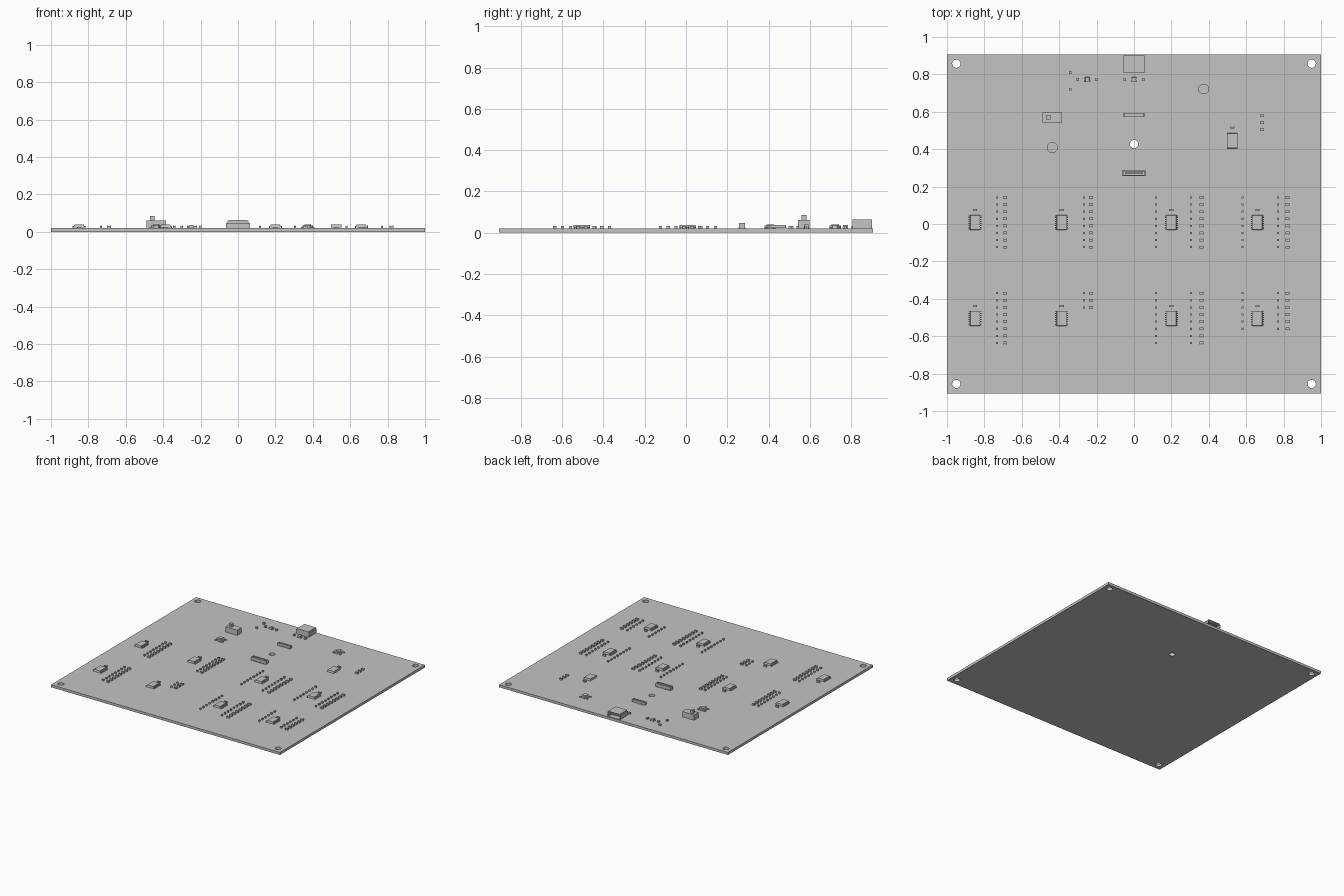
import bpy, bmesh, math
from mathutils import Matrix

if "Cube" in bpy.data.objects:
    bpy.data.objects.remove(bpy.data.objects["Cube"])

grey = bpy.data.materials.new("plain grey")
grey.use_nodes = True
COLOUR = (0.55, 0.55, 0.55, 1)
grey.diffuse_color = COLOUR
grey.node_tree.nodes["Principled BSDF"].inputs["Base Color"].default_value = COLOUR
TOP = 0.02  # upper face of the board


def box(bm, x, y, w, d, z0, z1, taper=1.0):
    """Box centred on x, y; taper shrinks its upper face."""
    m = Matrix.Translation((x, y, (z0 + z1) / 2)) @ Matrix.Diagonal((w, d, z1 - z0, 1))
    verts = bmesh.ops.create_cube(bm, size=1, matrix=m)["verts"]
    for v in verts:
        if v.co.z > (z0 + z1) / 2:
            v.co.x = x + (v.co.x - x) * taper
            v.co.y = y + (v.co.y - y) * taper
    return verts


def prism(bm, x, y, r, z0, z1, sides, turn=0.0):
    m = Matrix.Translation((x, y, (z0 + z1) / 2)) @ Matrix.Rotation(turn, 4, "Z")
    bmesh.ops.create_cone(bm, cap_ends=True, segments=sides, radius1=r, radius2=r,
                          depth=z1 - z0, matrix=m)


def finish(name, bm):
    me = bpy.data.meshes.new(name)
    bmesh.ops.recalc_face_normals(bm, faces=bm.faces)
    bm.to_mesh(me)
    bm.free()
    me.materials.append(grey)
    ob = bpy.data.objects.new(name, me)
    bpy.context.scene.collection.objects.link(ob)
    return ob


# Board with four corner holes and one central hole
bm = bmesh.new()
box(bm, 0, 0, 2, 1.81, 0, TOP)
board = finish("board", bm)
bm = bmesh.new()
for x, y in [(-0.95, 0.857), (0.95, 0.857), (-0.95, -0.855), (0.95, -0.855), (0, 0.427)]:
    prism(bm, x, y, 0.022, -0.05, 0.08, 32)
cutter = finish("hole_cutter", bm)
cutter.hide_render = True
cut = board.modifiers.new("holes", "BOOLEAN")
cut.operation, cut.solver, cut.object = "DIFFERENCE", "EXACT", cutter
bpy.context.view_layer.update()
board.data = bpy.data.meshes.new_from_object(
    board.evaluated_get(bpy.context.evaluated_depsgraph_get()))
board.modifiers.clear()
bpy.data.objects.remove(cutter)


# Small two-ended components: a body between two end caps
def passive(bm, x, y, w=0.02, d=0.012, h=0.013):
    box(bm, x, y, w * 0.6, d * 0.9, TOP, TOP + h * 0.9)
    for s in (-1, 1):
        box(bm, x + s * w * 0.4, y, w * 0.25, d, TOP, TOP + h)


# Driver chips with rows of bent legs, and a capacitor above each
def chip(bm, x, y, w, d, pins):
    box(bm, x, y, w, d, TOP + 0.003, TOP + 0.018, 0.94)
    for s in (-1, 1):
        for i in range(pins):
            py = y + d * ((i + 0.5) / pins - 0.5)
            box(bm, x + s * (w / 2 + 0.002), py, 0.005, 0.005, TOP + 0.006, TOP + 0.011)
            box(bm, x + s * (w / 2 + 0.005), py, 0.005, 0.005, TOP, TOP + 0.011)


chips, caps = bmesh.new(), bmesh.new()
CHIP_X = (-0.85, -0.387, 0.2, 0.66)
for row_y in (0.008, -0.505):
    for x in CHIP_X:
        chip(chips, x, row_y, 0.054, 0.082, 8)
        passive(caps, x, row_y + 0.067, 0.022, 0.01)
chip(chips, 0.525, 0.445, 0.058, 0.082, 0)
passive(caps, 0.525, 0.515, 0.022, 0.01)
finish("driver_chips", chips)
finish("chip_capacitors", caps)

# Columns of resistors and lamps beside the chips
resistors, lamps = bmesh.new(), bmesh.new()
NARROW = (-0.732, -0.268, 0.118, 0.305, 0.58, 0.77)
WIDE = (-0.69, -0.23, 0.36, 0.82)


def column_count(x, lower):
    if lower and -0.3 < x < -0.2:
        return 3
    return 6 if lower and x > 0.5 else 8


for lower, start in ((False, 0.142), (True, -0.37)):
    for x in NARROW:
        for i in range(column_count(x, lower)):
            passive(resistors, x, start - i * 0.038, 0.01, 0.011)
    for x in WIDE:
        for i in range(column_count(x, lower)):
            passive(lamps, x, start - i * 0.038, 0.02, 0.015)
for i in range(3):
    passive(lamps, 0.685, 0.58 - i * 0.038, 0.02, 0.013)
finish("resistors", resistors)
finish("lamps", lamps)

# Power parts along the back edge
bm = bmesh.new()
for x, y in [(-0.34, 0.81), (-0.34, 0.72), (-0.3, 0.772), (-0.203, 0.772),
             (-0.05, 0.772), (0.05, 0.772)]:
    passive(bm, x, y, 0.013, 0.015)
finish("power_capacitors", bm)
bm = bmesh.new()
for x in (-0.25, 0):
    box(bm, x, 0.772, 0.022, 0.026, TOP + 0.002, TOP + 0.016, 0.95)
    for s in (-1, 1):
        for t in (-1, 1):
            box(bm, x + s * 0.013, 0.772 + t * 0.009, 0.007, 0.006, TOP, TOP + 0.009)
finish("regulators", bm)

# Charging socket: a hollow shell opening towards the back
bm = bmesh.new()
box(bm, 0, 0.853, 0.114, 0.094, TOP, 0.064)
bmesh.ops.bevel(bm, geom=[e for e in bm.edges if abs(e.verts[0].co.y - e.verts[1].co.y) > 0.05],
                offset=0.007, segments=2, affect="EDGES")
mouth = max(bm.faces, key=lambda f: f.calc_center_median().y)
bmesh.ops.inset_region(bm, faces=[mouth], thickness=0.005)
bmesh.ops.translate(bm, verts=mouth.verts, vec=(0, 0, 0))
deep = bmesh.ops.extrude_discrete_faces(bm, faces=[mouth])["faces"][0]
bmesh.ops.translate(bm, verts=deep.verts, vec=(0, -0.07, 0))
box(bm, 0, 0.85, 0.075, 0.07, 0.038, 0.046)
finish("charging_socket", bm)


# Two long board connectors: a rim, a central tongue and pins
def connector(name, y, w, d, h):
    bm = bmesh.new()
    box(bm, 0, y, w, d, TOP, TOP + h * 0.5)
    for s in (-1, 1):
        box(bm, 0, y + s * d * 0.42, w, d * 0.16, TOP + h * 0.5, TOP + h)
        box(bm, s * w * 0.465, y, w * 0.07, d, TOP + h * 0.5, TOP + h)
        for i in range(10):
            box(bm, w * 0.8 * (i / 9 - 0.5), y + s * d * 0.5, 0.004, 0.005, TOP, TOP + 0.006)
    box(bm, 0, y, w * 0.75, d * 0.25, TOP + h * 0.5, TOP + h * 0.9)
    finish(name, bm)


connector("front_connector", 0.271, 0.13, 0.03, 0.027)
connector("rear_connector", 0.583, 0.114, 0.022, 0.02)

# Slide switch
bm = bmesh.new()
box(bm, -0.438, 0.57, 0.104, 0.055, TOP, 0.062)
box(bm, -0.459, 0.572, 0.024, 0.024, 0.062, 0.086)
finish("slide_switch", bm)

# Push buttons: octagonal bodies with a round cap and four splayed legs
bm = bmesh.new()
for x, y in [(-0.437, 0.409), (0.373, 0.722)]:
    prism(bm, x, y, 0.03, TOP, TOP + 0.014, 8, math.pi / 8)
    prism(bm, x, y, 0.018, TOP + 0.014, TOP + 0.02, 24)
    for sx in (-1, 1):
        for sy in (-1, 1):
            box(bm, x + sx * 0.029, y + sy * 0.022, 0.014, 0.009, TOP, TOP + 0.005)
finish("push_buttons", bm)
